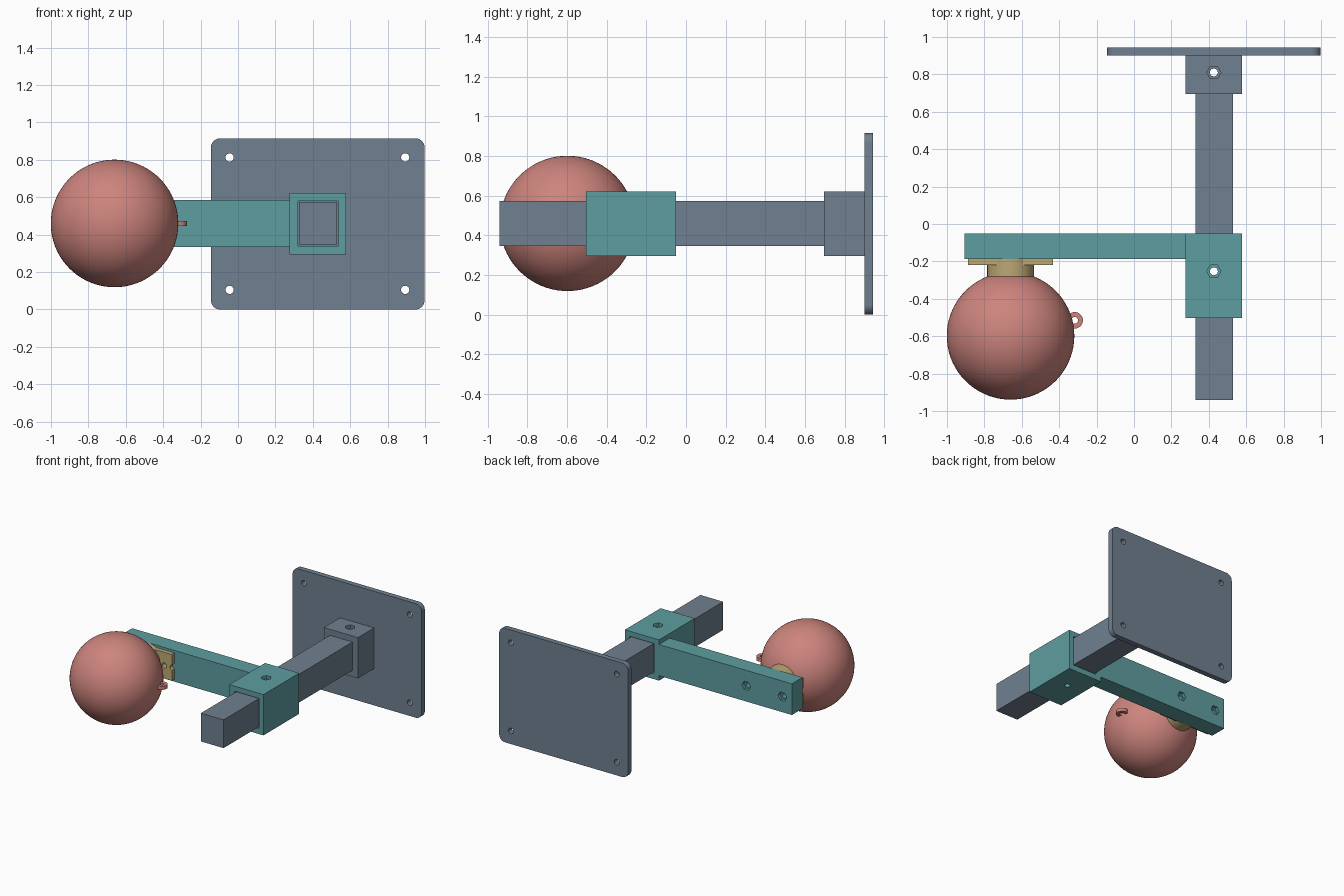
import bpy
import bmesh
import math
from mathutils import Matrix, Vector

cube = bpy.data.objects.get("Cube")
if cube:
    bpy.data.objects.remove(cube, do_unlink=True)


def material(name, rgb):
    mat = bpy.data.materials.new(name)
    mat.use_nodes = True
    lin = [(c / 255 / 12.92) if c < 11 else ((c / 255 + 0.055) / 1.055) ** 2.4 for c in rgb]
    colour = (*lin, 1)
    mat.diffuse_color = colour
    mat.node_tree.nodes["Principled BSDF"].inputs["Base Color"].default_value = colour
    return mat


slate = material("slate grey", (112, 128, 144))
teal = material("teal", (95, 158, 160))
coral = material("dusty red", (205, 132, 125))
khaki = material("khaki", (189, 168, 115))

# Rotations that aim a z-axis cylinder along y or z
ALONG = {"z": Matrix(), "y": Matrix.Rotation(math.pi / 2, 4, "X")}


def make(name, bm, mat):
    mesh = bpy.data.meshes.new(name)
    bm.to_mesh(mesh)
    bm.free()
    obj = bpy.data.objects.new(name, mesh)
    bpy.context.collection.objects.link(obj)
    if mat:
        mesh.materials.append(mat)
    return obj


def box(name, low, high, mat=None, corner=0):
    low, high = Vector(low), Vector(high)
    bm = bmesh.new()
    bmesh.ops.create_cube(bm, size=1, matrix=Matrix.Translation((low + high) / 2)
                          @ Matrix.Diagonal((*(high - low), 1)))
    if corner:
        edges = [e for e in bm.edges if abs(e.verts[0].co.y - e.verts[1].co.y) > 1e-4]
        bmesh.ops.bevel(bm, geom=edges, offset=corner, segments=8, profile=0.5, affect="EDGES")
    return make(name, bm, mat)


def cylinder(name, centre, radius, depth, axis, sides=32, mat=None):
    bm = bmesh.new()
    bmesh.ops.create_cone(bm, cap_ends=True, segments=sides, radius1=radius, radius2=radius,
                          depth=depth, matrix=Matrix.Translation(centre) @ ALONG[axis])
    # Turn hexagons so their points lie on the x axis
    if sides == 6 and max(v.co.x for v in bm.verts) - centre[0] < radius * 0.95:
        bmesh.ops.rotate(bm, verts=bm.verts, cent=centre,
                         matrix=Matrix.Rotation(math.pi / 6, 3, axis.upper()))
    return make(name, bm, mat)


def cut(obj, *cutters):
    for cutter in cutters:
        cutter.hide_render = True
        mod = obj.modifiers.new("cut", "BOOLEAN")
        mod.operation = "DIFFERENCE"
        mod.solver = "EXACT"
        mod.object = cutter
        bpy.context.view_layer.objects.active = obj
        bpy.ops.object.modifier_apply(modifier=mod.name)
        bpy.data.objects.remove(cutter, do_unlink=True)


def smooth(obj):
    bpy.ops.object.select_all(action="DESELECT")
    obj.select_set(True)
    bpy.context.view_layer.objects.active = obj
    bpy.ops.object.shade_smooth_by_angle(angle=math.radians(30))


BAR_X, MID_Z, BALL_X = 0.427, 0.46, -0.66
BOLT, NUT, NUT_DEPTH = 0.021, 0.038, 0.025
SOCKET_BOLT_Y, SLIDER_BOLT_Y = 0.81, -0.253


def bolt_z(y):
    return cylinder("cutter", (BAR_X, y, MID_Z), BOLT, 1, "z")


def nut_z(y):
    return cylinder("cutter", (BAR_X, y, 0.622), NUT, 2 * NUT_DEPTH, "z", 6)


# Wall plate with rounded corners and four screw holes
plate = box("wall_plate", (-0.145, 0.90, 0), (0.998, 0.943, 0.915), slate, 0.05)
for x in (-0.045, 0.894):
    for z in (0.105, 0.813):
        cut(plate, cylinder("cutter", (x, 0.92, z), 0.022, 0.2, "y", 24))
smooth(plate)

# Socket on the plate
socket = box("plate_socket", (0.275, 0.695, 0.295), (0.578, 0.90, 0.622), slate)
cut(socket, bolt_z(SOCKET_BOLT_Y), nut_z(SOCKET_BOLT_Y))

# Square bar
bar = box("square_bar", (0.329, -0.94, 0.347), (0.53, 0.90, 0.574), slate)
cut(bar, bolt_z(SOCKET_BOLT_Y), bolt_z(SLIDER_BOLT_Y))

# Sliding collar with clearance around the bar
collar = box("sliding_collar", (0.275, -0.503, 0.295), (0.578, -0.05, 0.622), teal)
cut(collar, box("cutter", (0.321, -1, 0.34), (0.537, 1, 0.581)),
    bolt_z(SLIDER_BOLT_Y), nut_z(SLIDER_BOLT_Y))

# Side arm and ball mount flange, bolted together
arm = box("side_arm", (-0.905, -0.186, 0.335), (0.275, -0.05, 0.585), teal)
flange = box("mount_flange", (-0.888, -0.22, 0.355), (-0.433, -0.186, 0.565), khaki)
for side in (-1, 1):
    x = BALL_X + side * 0.16
    cut(arm, cylinder("cutter", (x, -0.1, MID_Z), BOLT, 0.5, "y"),
        cylinder("cutter", (x, -0.05, MID_Z), NUT, 2 * NUT_DEPTH, "y", 6))
    cut(flange, cylinder("cutter", (x, -0.2, MID_Z), BOLT, 0.5, "y"),
        cylinder("cutter", (BALL_X + side * 0.232, -0.2, MID_Z), 0.022, 0.5, "y"))

# Neck and ball
neck = cylinder("ball_neck", (BALL_X, -0.24, MID_Z), 0.125, 0.108, "y", 64, khaki)
smooth(neck)
bm = bmesh.new()
bmesh.ops.create_uvsphere(bm, u_segments=72, v_segments=40, radius=0.341,
                          matrix=Matrix.Translation((BALL_X, -0.598, MID_Z)))
ball = make("ball", bm, coral)
# Flat seat where the ball meets the neck
cut(ball, box("cutter", (-0.9, -0.277, 0.2), (-0.4, -0.1, 0.7)))
smooth(ball)

# Small eyelet on the ball
eyelet = cylinder("eyelet", (-0.317, -0.515, MID_Z), 0.044, 0.028, "z", 32, coral)
cut(eyelet, cylinder("cutter", (-0.317, -0.515, MID_Z), 0.018, 0.1, "z", 24))
smooth(eyelet)
